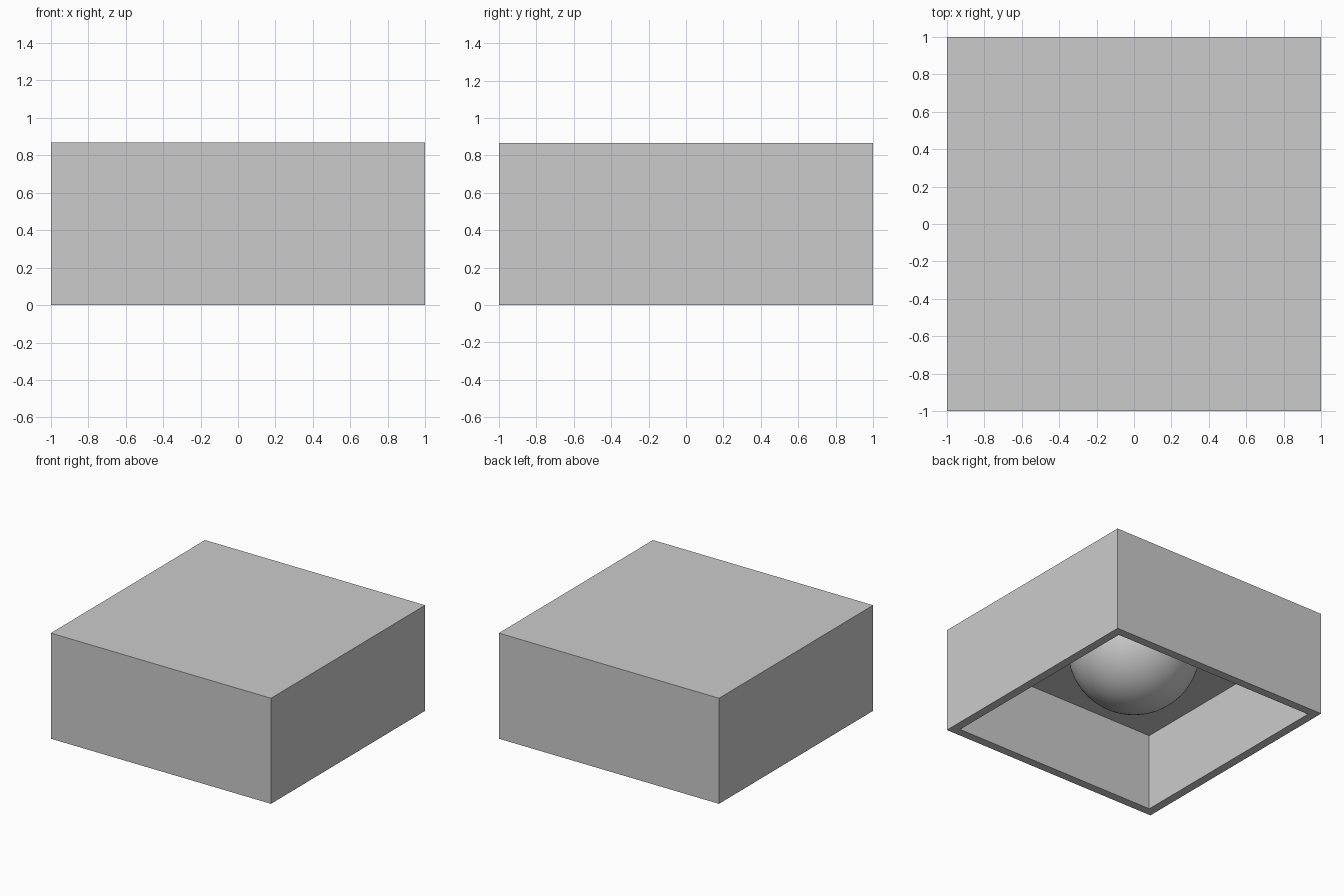
import bpy
import bmesh
from mathutils import Vector

HEIGHT = 0.867
CEILING = 0.635
WALL = 0.1
DOME_RADIUS = 0.5

if "Cube" in bpy.data.objects:
    bpy.data.objects.remove(bpy.data.objects["Cube"])

# Single plain material
grey = bpy.data.materials.new("light_grey")
grey.use_nodes = True
colour = (0.6, 0.6, 0.6, 1)
grey.diffuse_color = colour
grey.node_tree.nodes["Principled BSDF"].inputs["Base Color"].default_value = colour


def add_object(name, bm):
    mesh = bpy.data.meshes.new(name)
    bm.to_mesh(mesh)
    bm.free()
    mesh.materials.append(grey)
    obj = bpy.data.objects.new(name, mesh)
    bpy.context.collection.objects.link(obj)
    return obj


# Housing: block with its underside inset and pushed up into a recess
bm = bmesh.new()
bmesh.ops.create_cube(bm, size=2)
bmesh.ops.scale(bm, vec=(1, 1, HEIGHT / 2), verts=bm.verts)
bmesh.ops.translate(bm, vec=(0, 0, HEIGHT / 2), verts=bm.verts)
bm.normal_update()
underside = min(bm.faces, key=lambda f: f.calc_center_median().z)
bmesh.ops.inset_region(bm, faces=[underside], thickness=WALL)
recess = bmesh.ops.extrude_face_region(bm, geom=[underside])["geom"]
bmesh.ops.translate(bm, vec=(0, 0, CEILING),
                    verts=[g for g in recess if isinstance(g, bmesh.types.BMVert)])
if underside.is_valid:
    bmesh.ops.delete(bm, geom=[underside], context='FACES_ONLY')
bmesh.ops.recalc_face_normals(bm, faces=bm.faces)
add_object("housing", bm)

# Dome: lower half of a sphere hanging from the recess ceiling
bm = bmesh.new()
bmesh.ops.create_uvsphere(bm, u_segments=64, v_segments=32, radius=DOME_RADIUS)
bmesh.ops.bisect_plane(bm, geom=bm.verts[:] + bm.edges[:] + bm.faces[:],
                       plane_co=Vector(), plane_no=Vector((0, 0, 1)), clear_outer=True)
for face in bm.faces:
    face.smooth = True
dome = add_object("dome", bm)
dome.location.z = CEILING
